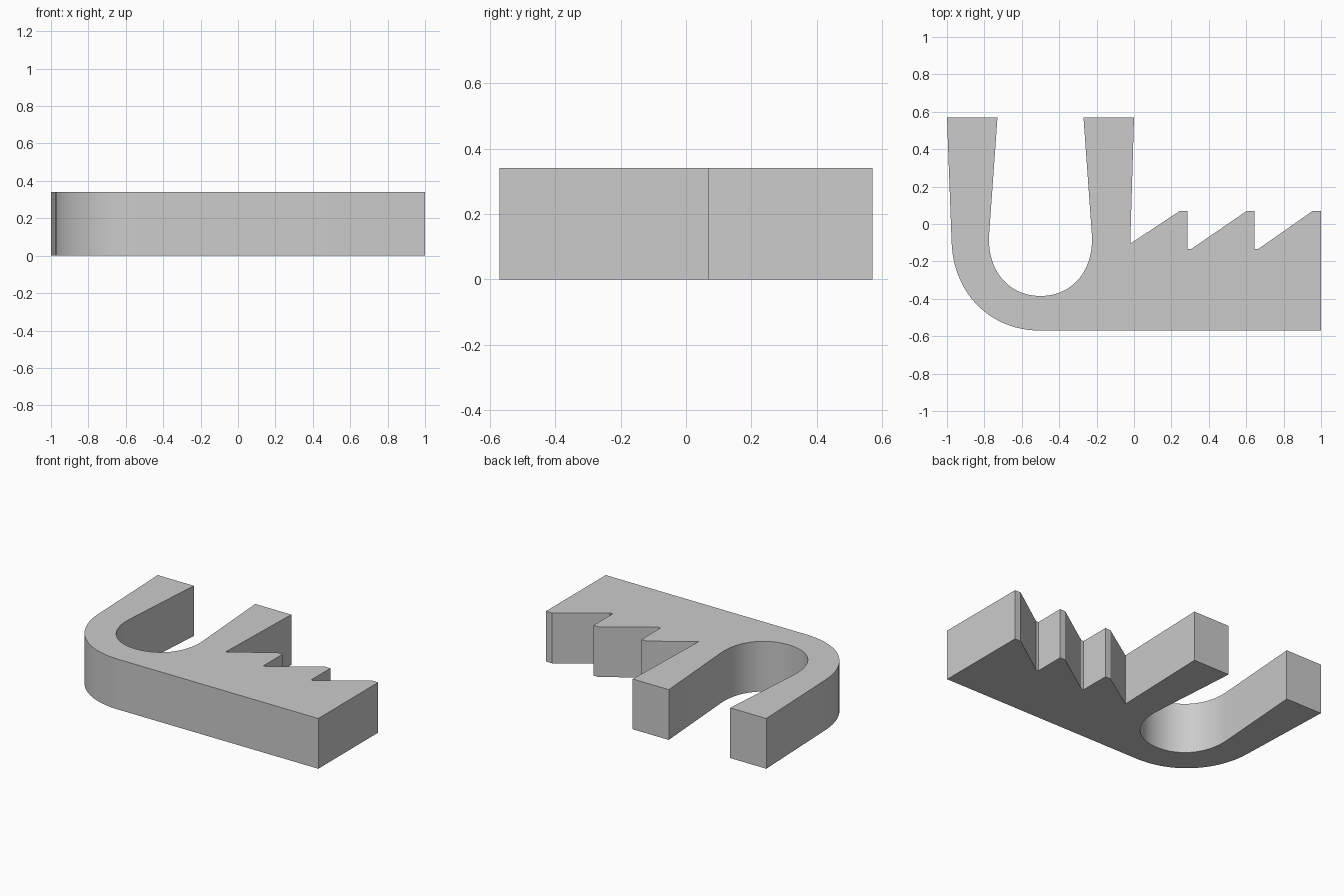
import bpy
import bmesh
import math
from mathutils import Vector
from mathutils.geometry import interpolate_bezier

HEIGHT = 0.34
BACK, FRONT = 0.57, -0.57
TIP, VALLEY = 0.07, -0.135

if "Cube" in bpy.data.objects:
    bpy.data.objects.remove(bpy.data.objects["Cube"], do_unlink=True)

grey = bpy.data.materials.new("plain grey")
grey.use_nodes = True
grey.diffuse_color = (0.6, 0.6, 0.6, 1)
grey.node_tree.nodes["Principled BSDF"].inputs["Base Color"].default_value = (0.6, 0.6, 0.6, 1)


def bend(start, wall_handle, floor_handle, end):
    """Quarter bend from a leaning wall down to the floor of the clip."""
    points = [Vector((*p, 0)) for p in (start, wall_handle, floor_handle, end)]
    return [(p.x, p.y) for p in interpolate_bezier(*points, 24)]


# Outside of the clip, from the left prong tip round to the bar
outline = [(-1, BACK)]
outline += bend((-0.975, -0.10), (-0.965, -0.37), (-0.77, FRONT), (-0.5, FRONT))
outline += [(1, FRONT), (1, TIP)]

# Saw teeth along the bar, from the end inwards
for tip, root in ((0.955, 0.662), (0.603, 0.304)):
    outline += [(tip, TIP), (root, VALLEY), (root - 0.019, VALLEY), (root - 0.019, TIP)]
outline += [(0.245, TIP), (-0.02, -0.105)]

# Inside of the clip, mirrored about its centre line
outline += [(0, BACK), (-0.27, BACK)]
inner = bend((-0.225, -0.06), (-0.215, -0.25), (-0.33, -0.385), (-0.5, -0.385))
outline += inner + [(-1 - x, y) for x, y in reversed(inner[:-1])]
outline += [(-0.73, BACK)]

# Extrude the profile into the solid
bm = bmesh.new()
base = bm.faces.new([bm.verts.new((x, y, 0)) for x, y in outline])
top = bmesh.ops.extrude_face_region(bm, geom=[base], use_keep_orig=True)
bmesh.ops.translate(bm, vec=(0, 0, HEIGHT),
                    verts=[g for g in top["geom"] if isinstance(g, bmesh.types.BMVert)])
bmesh.ops.recalc_face_normals(bm, faces=bm.faces)
mesh = bpy.data.meshes.new("toothed_clip")
bm.to_mesh(mesh)
bm.free()
mesh.materials.append(grey)

clip = bpy.data.objects.new("toothed_clip", mesh)
bpy.context.collection.objects.link(clip)
bpy.ops.object.select_all(action="DESELECT")
clip.select_set(True)
bpy.context.view_layer.objects.active = clip
bpy.ops.object.shade_smooth_by_angle(angle=math.radians(25))
